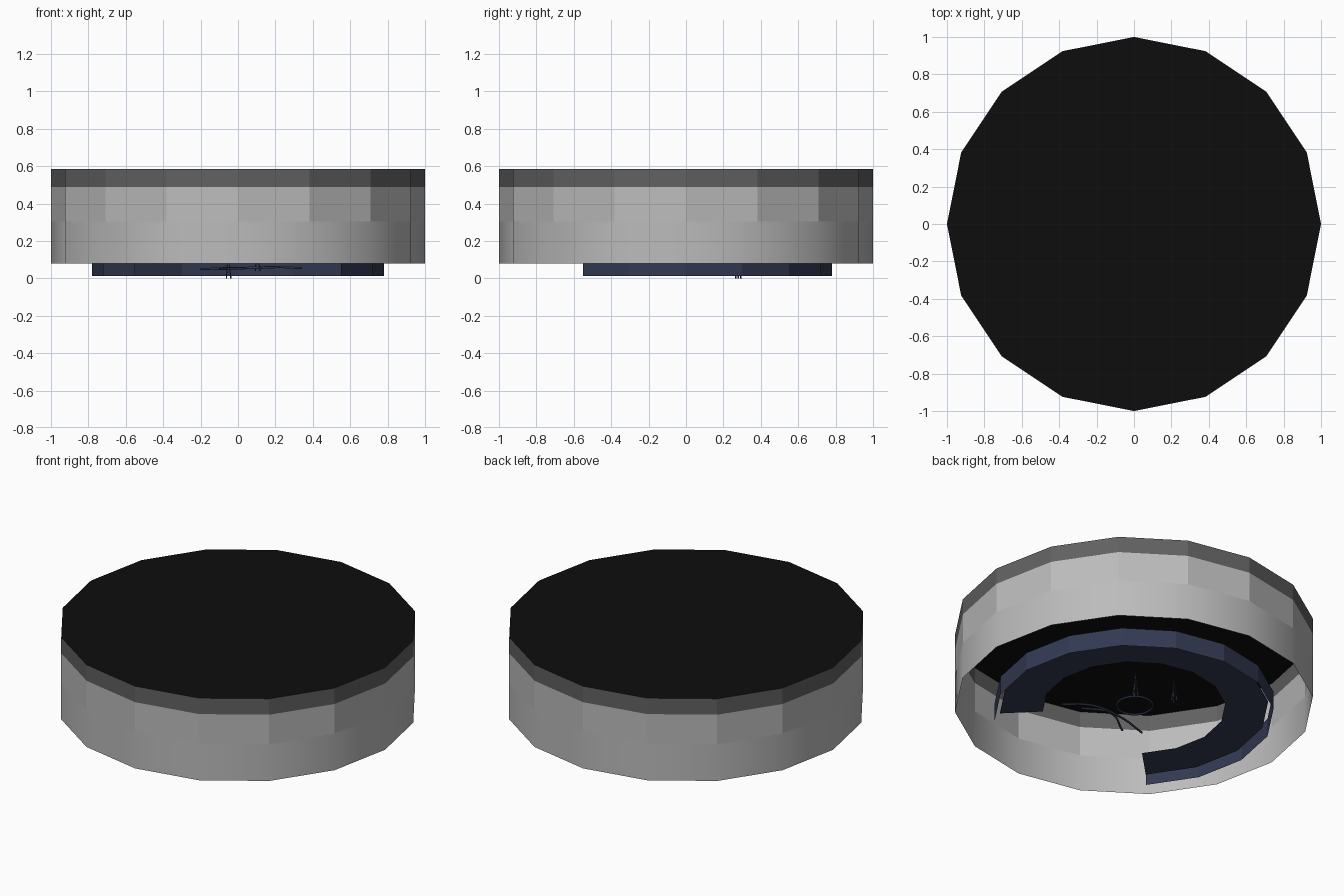
import bpy, bmesh, math

cube = bpy.data.objects.get("Cube")
if cube:
    bpy.data.objects.remove(cube, do_unlink=True)


def material(name, rgb):
    m = bpy.data.materials.new(name)
    m.use_nodes = True
    m.diffuse_color = (*rgb, 1)
    bsdf = next(n for n in m.node_tree.nodes if n.type == 'BSDF_PRINCIPLED')
    bsdf.inputs["Base Color"].default_value = (*rgb, 1)
    return m


black = material("black", (0.004, 0.004, 0.004))
dark_grey = material("dark grey", (0.12, 0.12, 0.12))
light_grey = material("light grey", (0.5, 0.5, 0.5))
navy = material("navy", (0.032, 0.042, 0.085))

STEP = math.radians(22.5)


def finish(bm, name, mat, smooth=False):
    mesh = bpy.data.meshes.new(name)
    for f in bm.faces:
        f.smooth = smooth
    bm.to_mesh(mesh)
    bm.free()
    mesh.materials.append(mat)
    obj = bpy.data.objects.new(name, mesh)
    bpy.context.collection.objects.link(obj)
    return obj


def sweep(name, mat, profile, first=0, count=16, smooth=False):
    """Turn an open (radius, height) profile about z in sixteenth steps."""
    bm = bmesh.new()
    closed = count == 16
    rings = []
    for i in range(count if closed else count + 1):
        a = (first + i) * STEP
        rings.append([bm.verts.new((r * math.cos(a), r * math.sin(a), z)) for r, z in profile])
    for i in range(count):
        here, there = rings[i], rings[(i + 1) % len(rings)]
        for j in range(len(profile) - 1):
            bm.faces.new((here[j], there[j], there[j + 1], here[j + 1]))
    return finish(bm, name, mat, smooth)


def strand(name, points, radius=0.006):
    """Thin dark tube through a few points."""
    curve = bpy.data.curves.new(name, 'CURVE')
    curve.dimensions = '3D'
    curve.bevel_depth = radius
    curve.bevel_resolution = 1
    curve.resolution_u = 6
    spline = curve.splines.new('BEZIER')
    spline.bezier_points.add(len(points) - 1)
    for bp, p in zip(spline.bezier_points, points):
        bp.co = p
        bp.handle_left_type = bp.handle_right_type = 'AUTO'
    curve.materials.append(navy)
    obj = bpy.data.objects.new(name, curve)
    bpy.context.collection.objects.link(obj)
    return obj


# Open-bottomed round shell
sweep("lower_wall", light_grey, [(1, 0.08), (1, 0.305)], smooth=True)
sweep("upper_wall", light_grey, [(1, 0.305), (1, 0.487)])
sweep("roof_band", dark_grey, [(1, 0.487), (1, 0.585)])

# Flat roof
bm = bmesh.new()
bm.faces.new([bm.verts.new((math.cos(i * STEP), math.sin(i * STEP), 0.585)) for i in range(16)])
finish(bm, "roof", black)

# Three-quarter counter, open toward the front
sweep("counter_wall", navy, [(0.78, 0.013), (0.78, 0.125)], first=-2, count=12)
sweep("counter_top", navy, [(0.75, 0.062), (0.51, 0.062)], first=-2, count=12)

# Loose strands in the middle of the floor
strand("long_strand", [(0.34, -0.22, 0.055), (0.2, -0.13, 0.06), (0.0, -0.12, 0.055), (-0.2, -0.17, 0.05)])
strand("short_strand", [(0.22, -0.19, 0.06), (0.08, -0.12, 0.055), (-0.1, -0.22, 0.05)])
loop = [(0.02 + 0.1 * math.cos(i * math.pi / 4), 0.03 + 0.1 * math.sin(i * math.pi / 4), 0.055)
        for i in range(8)]
strand("loop_strand", loop).data.splines[0].use_cyclic_u = True

# Small tapering tufts
for name, x, y, low, high in (("rear_tuft", -0.055, 0.28, 0.0, 0.14), ("middle_tuft", 0.1, 0.13, 0.04, 0.19)):
    for k in range(3):
        a = k * math.tau / 3
        c, s = math.cos(a), math.sin(a)
        bm = bmesh.new()
        base = [bm.verts.new((x + 0.016 * c + 0.005 * math.cos(b), y + 0.016 * s + 0.005 * math.sin(b), low))
                for b in (0, math.tau / 3, 2 * math.tau / 3)]
        tip = bm.verts.new((x, y, high))
        for i in range(3):
            bm.faces.new((base[i], base[(i + 1) % 3], tip))
        bm.faces.new(base[::-1])
        finish(bm, f"{name}_{k + 1}", navy)
